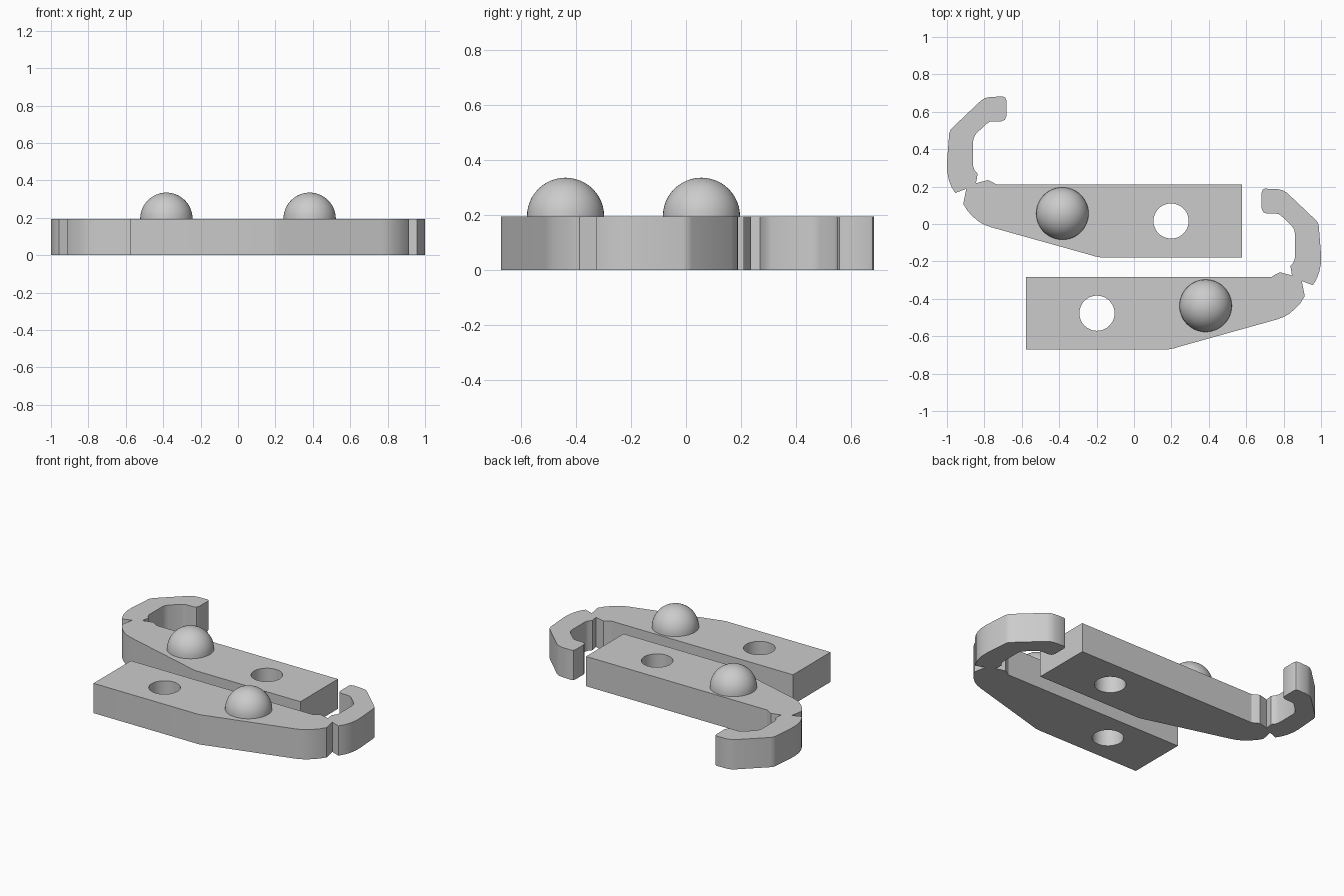
import bpy, bmesh, math
from mathutils import Vector

if "Cube" in bpy.data.objects:
    bpy.data.objects.remove(bpy.data.objects["Cube"])

THICK = 0.195
grey = bpy.data.materials.new("plain grey")
grey.diffuse_color = (0.6, 0.6, 0.6, 1)
grey.use_nodes = True
grey.node_tree.nodes["Principled BSDF"].inputs["Base Color"].default_value = grey.diffuse_color

# Outline of one latch: straight bar, thin notched hinge, hooked tip
OUTLINE = [
    (0.577, 0.21), (-0.735, 0.21), (-0.755, 0.223), (-0.78, 0.235), (-0.845, 0.218),
    (-0.836, 0.268), (-0.853, 0.288), (-0.86, 0.31), (-0.86, 0.445), (-0.855, 0.465),
    (-0.843, 0.484), (-0.787, 0.537), (-0.773, 0.546), (-0.755, 0.549), (-0.71, 0.549),
    (-0.691, 0.556), (-0.683, 0.575), (-0.683, 0.662), (-0.688, 0.676), (-0.70, 0.682),
    (-0.77, 0.679), (-0.797, 0.673), (-0.82, 0.658), (-0.972, 0.514), (-0.983, 0.50),
    (-0.988, 0.482), (-1.0, 0.33), (-0.999, 0.28), (-0.99, 0.235), (-0.976, 0.198),
    (-0.956, 0.166), (-0.897, 0.188), (-0.913, 0.107), (-0.89, 0.07), (-0.862, 0.04),
    (-0.83, 0.013), (-0.80, -0.004), (-0.765, -0.017), (-0.235, -0.165),
    (-0.21, -0.173), (-0.18, -0.178), (0.577, -0.178)]
HOLE, HOLE_R = (0.198, 0.016), 0.094
DOME, DOME_R = (-0.383, 0.056), 0.14


def finish(bm, name):
    bmesh.ops.recalc_face_normals(bm, faces=bm.faces[:])
    mesh = bpy.data.meshes.new(name)
    bm.to_mesh(mesh)
    bm.free()
    obj = bpy.data.objects.new(name, mesh)
    bpy.context.collection.objects.link(obj)
    mesh.materials.append(grey)
    bpy.ops.object.select_all(action='DESELECT')
    obj.select_set(True)
    bpy.context.view_layer.objects.active = obj
    bpy.ops.object.shade_smooth_by_angle(angle=math.radians(30))
    return obj


def latch(side, sx, dy):
    def place(p, z=0.0):
        return Vector((sx * p[0], p[1] + dy, z))

    # Flat plate with a round through hole, raised to full thickness
    bm = bmesh.new()
    circle = [(HOLE[0] + HOLE_R * math.cos(a), HOLE[1] + HOLE_R * math.sin(a))
              for a in (math.tau * i / 48 for i in range(48))]
    edges = []
    for loop in (OUTLINE, circle):
        vs = [bm.verts.new(place(p)) for p in loop]
        edges += [bm.edges.new((vs[i - 1], vs[i])) for i in range(len(vs))]
    bmesh.ops.triangle_fill(bm, edges=edges, use_beauty=True, normal=(0, 0, 1))
    ext = bmesh.ops.extrude_face_region(bm, geom=bm.faces[:], use_keep_orig=True)
    top = [v for v in ext["geom"] if isinstance(v, bmesh.types.BMVert)]
    bmesh.ops.translate(bm, verts=top, vec=(0, 0, THICK))
    finish(bm, side + "_hook_plate")

    # Half-round knob on the plate
    bm = bmesh.new()
    bmesh.ops.create_uvsphere(bm, u_segments=48, v_segments=24, radius=DOME_R)
    low = [v for v in bm.verts if v.co.z < -0.001]
    bmesh.ops.delete(bm, geom=low, context='VERTS')
    bmesh.ops.translate(bm, verts=bm.verts[:], vec=place(DOME, THICK))
    finish(bm, side + "_dome_knob")


latch("left", 1, 0)
latch("right", -1, -0.493)
